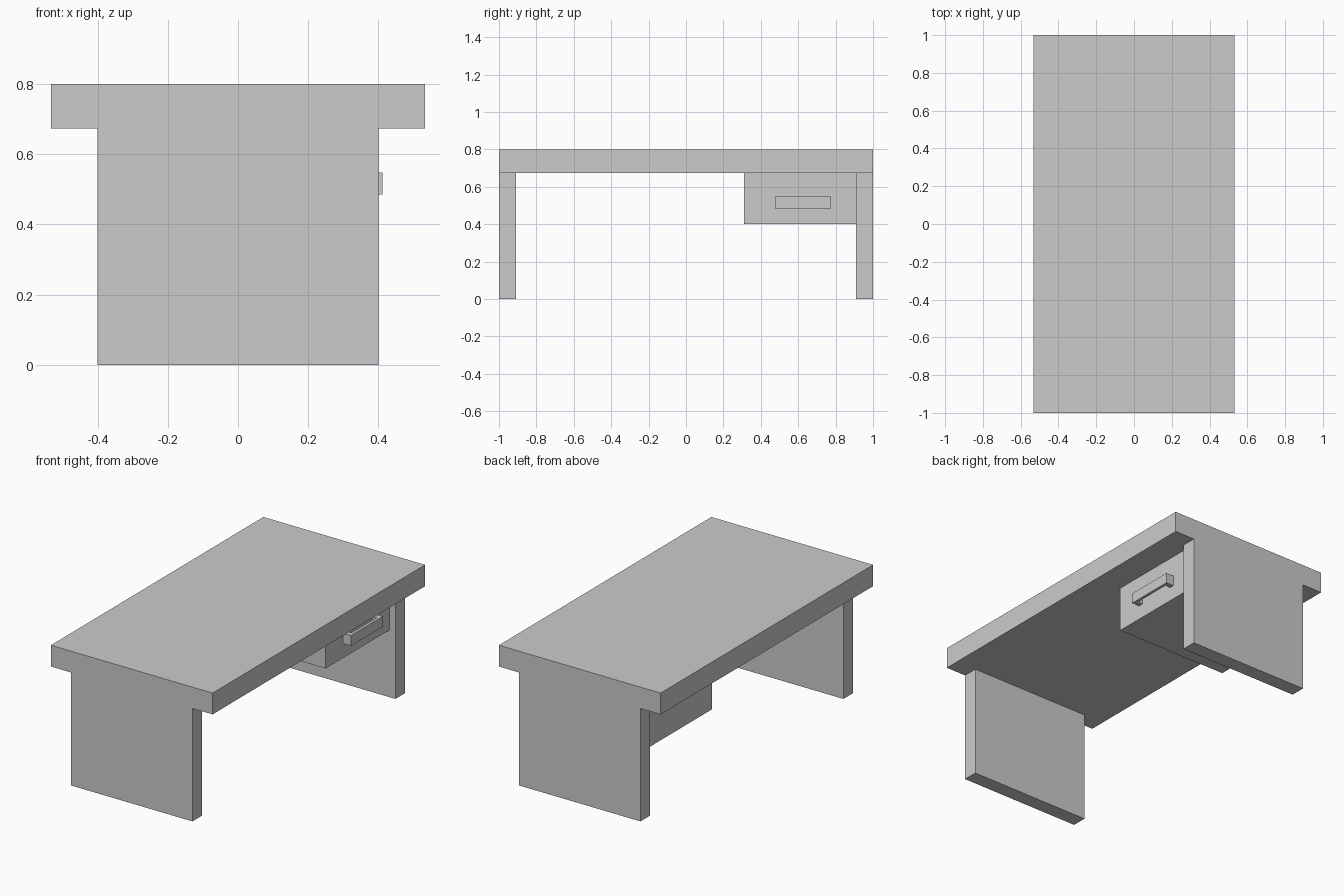
import bpy

if "Cube" in bpy.data.objects:
    bpy.data.objects.remove(bpy.data.objects["Cube"])


def box(name, x, y, z):
    """Add a box spanning the given (min, max) ranges."""
    lo, hi = zip(x, y, z)
    bpy.ops.mesh.primitive_cube_add(size=1, location=[(a + b) / 2 for a, b in zip(lo, hi)])
    ob = bpy.context.object
    ob.name = name
    ob.scale = [b - a for a, b in zip(lo, hi)]
    bpy.ops.object.transform_apply(location=False, rotation=False, scale=True)
    return ob


# Thick top
box("tabletop", (-0.533, 0.533), (-1, 1), (0.673, 0.8))

# Slab legs, flush with the ends of the top
for name, y in (("left_leg", (-1, -0.91)), ("right_leg", (0.91, 1))):
    box(name, (-0.4, 0.4), y, (0, 0.673))

# Drawer hung between top and leg, its front set back from the leg edge
box("drawer", (-0.387, 0.361), (0.31, 0.91), (0.4, 0.673))

# U-shaped pull, extruded upward from its plan profile
front, inner, back = 0.412, 0.395, 0.361
y0, y1, post = 0.475, 0.775, 0.03
profile = [(back, y0), (front, y0), (front, y1), (back, y1),
           (back, y1 - post), (inner, y1 - post), (inner, y0 + post), (back, y0 + post)]
n = len(profile)
verts = [(x, y, z) for z in (0.485, 0.547) for x, y in profile]
faces = [list(range(n))[::-1], list(range(n, 2 * n))]
faces += [(i, (i + 1) % n, (i + 1) % n + n, i + n) for i in range(n)]
mesh = bpy.data.meshes.new("drawer_handle")
mesh.from_pydata(verts, [], faces)
bpy.context.collection.objects.link(bpy.data.objects.new("drawer_handle", mesh))
